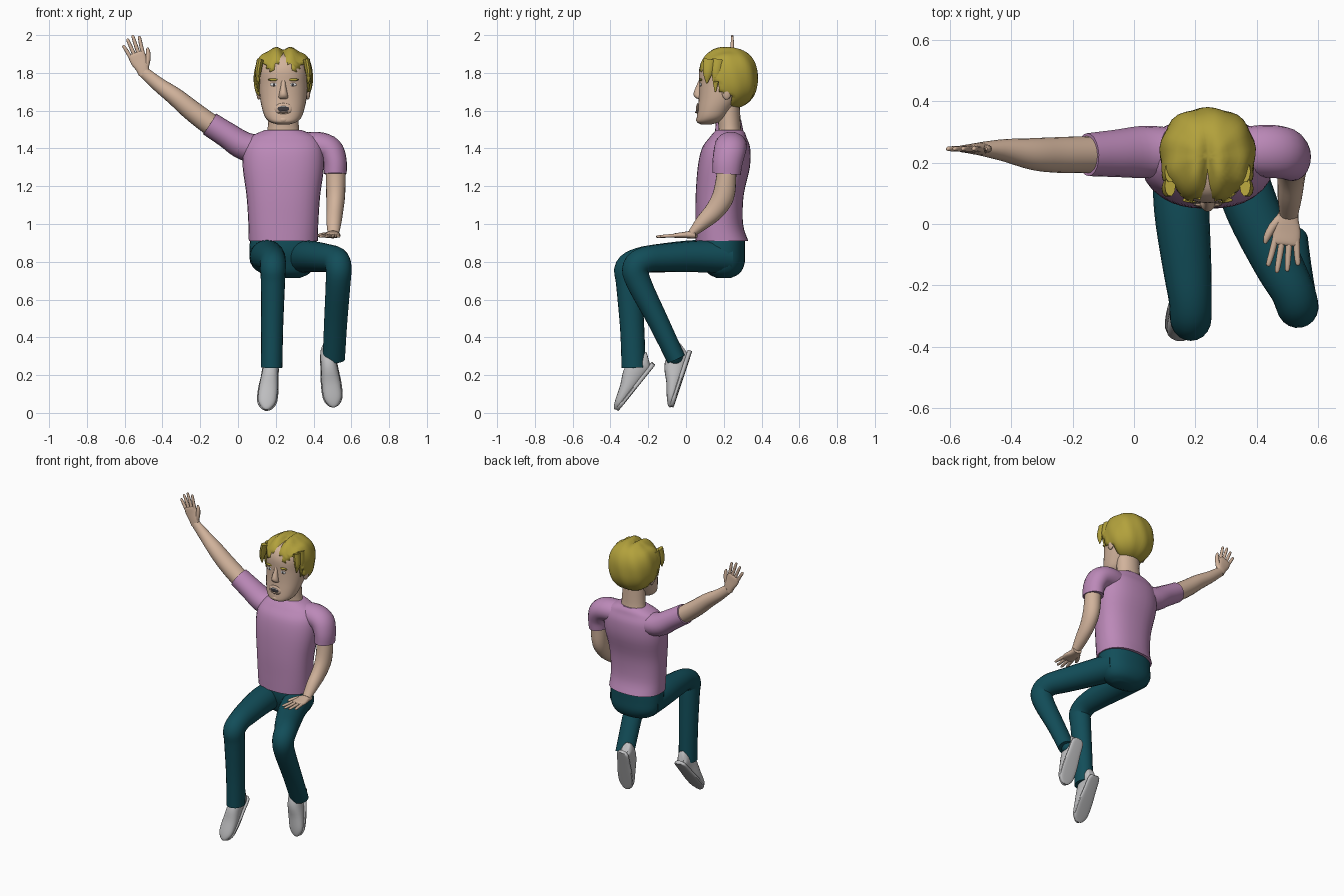
import bpy, bmesh, math
from mathutils import Vector as V

CX = 0.24  # body centre line


def mat(name, rgb):
    m = bpy.data.materials.new(name)
    m.diffuse_color = (*rgb, 1)
    return m


SHIRT = mat("pink shirt", (0.50, 0.25, 0.48))
PANTS = mat("teal trousers", (0.006, 0.075, 0.10))
SKIN = mat("skin", (0.64, 0.45, 0.33))
HAIR = mat("blond hair", (0.45, 0.36, 0.045))
SHOE = mat("grey canvas", (0.52, 0.52, 0.53))
DARK = mat("dark detail", (0.05, 0.045, 0.05))
WHITE = mat("white", (0.75, 0.75, 0.75))


def finish(name, bm, m):
    bmesh.ops.recalc_face_normals(bm, faces=bm.faces)
    me = bpy.data.meshes.new(name)
    bm.to_mesh(me)
    bm.free()
    me.materials.append(m)
    ob = bpy.data.objects.new(name, me)
    bpy.context.collection.objects.link(ob)
    return ob


def spline(pts, steps):
    """Catmull-Rom through tuples of any length."""
    out, n = [], len(pts)
    for i in range(n - 1):
        a, b, c, d = pts[max(i - 1, 0)], pts[i], pts[i + 1], pts[min(i + 2, n - 1)]
        for k in range(steps):
            t = k / steps
            out.append([0.5 * (2 * q + (r - p) * t + (2 * p - 5 * q + 4 * r - s) * t * t
                               + (3 * q - p - 3 * r + s) * t ** 3)
                        for p, q, r, s in zip(a, b, c, d)])
    return out + [list(pts[-1])]


def tube(name, pts, side, m, flat=False, sides=20, steps=4, power=2.0):
    """Loft elliptical rings (x, y, z, radius along side, other radius)."""
    rings = spline(pts, steps)
    bm, loops = bmesh.new(), []
    for i, r in enumerate(rings):
        a, b = rings[max(i - 1, 0)], rings[min(i + 1, len(rings) - 1)]
        t = V((0, 0, 1)) if flat else (V(b[:3]) - V(a[:3])).normalized()
        u = V(side)
        u = (u - t * u.dot(t)).normalized()
        w = t.cross(u)
        loop = []
        for k in range(sides):
            an = 2 * math.pi * k / sides
            c, s = math.cos(an), math.sin(an)
            e = 2 / power
            c, s = math.copysign(abs(c) ** e, c), math.copysign(abs(s) ** e, s)
            loop.append(bm.verts.new(V(r[:3]) + u * c * r[3] + w * s * r[4]))
        loops.append(loop)
    for a, b in zip(loops, loops[1:]):
        for k in range(sides):
            j = (k + 1) % sides
            bm.faces.new((a[k], a[j], b[j], b[k]))
    bm.faces.new(loops[0])
    bm.faces.new(loops[-1])
    return finish(name, bm, m)


def blob(name, loc, size, m):
    bm = bmesh.new()
    bmesh.ops.create_uvsphere(bm, u_segments=16, v_segments=10, radius=1)
    for v in bm.verts:
        v.co = V(loc) + V((v.co.x * size[0], v.co.y * size[1], v.co.z * size[2]))
    return finish(name, bm, m)


# torso and sleeves
tube("shirt_body", [(CX, .19, .91, .183, .14), (CX, .176, 1.0, .185, .126), (CX, .178, 1.15, .195, .127),
                    (CX, .2, 1.3, .215, .138), (CX, .212, 1.4, .21, .128), (CX, .222, 1.455, .18, .1),
                    (CX, .228, 1.48, .14, .085), (CX, .23, 1.498, .095, .07)],
     (1, 0, 0), SHIRT, flat=True, sides=32, power=2.35)
tube("right_sleeve", [(.16, .235, 1.395, .075, .07), (.04, .235, 1.41, .085, .075), (-.06, .23, 1.472, .077, .068),
                      (-.15, .226, 1.53, .07, .065)], (0, 1, 0), SHIRT)
tube("left_sleeve", [(.32, .235, 1.41, .075, .07), (.42, .238, 1.415, .085, .073), (.485, .232, 1.39, .085, .072),
                     (.512, .22, 1.33, .08, .064), (.515, .215, 1.265, .075, .06)], (0, 1, 0), SHIRT)

# arms
tube("right_arm", [(-.08, .228, 1.485, .058, .055), (-.155, .226, 1.533, .06, .057), (-.25, .225, 1.605, .058, .054),
                   (-.33, .228, 1.672, .052, .048), (-.42, .24, 1.738, .037, .038), (-.5, .245, 1.805, .022, .03)],
     (0, 1, 0), SKIN)
tube("left_arm", [(.515, .217, 1.33, .05, .052), (.517, .213, 1.25, .052, .053), (.517, .198, 1.15, .05, .058),
                  (.513, .155, 1.075, .045, .052), (.508, .09, 1.01, .04, .04), (.505, .03, .95, .03, .021)],
     (1, 0, 0), SKIN)


def hand(name, wrist, d, s):
    w, d, s = V(wrist), V(d).normalized(), V(s).normalized()
    at = lambda a, b, ru, rv: (*(w + d * a + s * b), ru, rv)
    tube(name + "_palm", [at(-.01, 0, .028, .021), at(.03, .003, .036, .019), at(.07, 0, .044, .015),
                          at(.105, 0, .045, .012), at(.115, 0, .038, .007)], s, SKIN, power=2.5)
    for i, (o, l) in enumerate(((.034, .09), (.012, .108), (-.011, .1), (-.034, .076))):
        tube(f"{name}_finger_{i + 1}", [at(.095, o, .0105, .01), at(.1 + l * .5, o * 1.2, .01, .009),
                                        at(.1 + l * .92, o * 1.4, .008, .007), at(.1 + l, o * 1.43, .003, .003)],
             s, SKIN, sides=10, steps=2)
    tube(name + "_thumb", [at(.02, .02, .015, .015), at(.06, .048, .014, .013), at(.1, .064, .011, .01),
                           at(.118, .066, .004, .004)], s, SKIN, sides=10, steps=2)


hand("right_hand", (-.5, .245, 1.8), (-.36, 0, .93), (.93, 0, .36))
hand("left_hand", (.507, .045, .945), (-.12, -1, -.06), (-1, .12, 0))

# trousers: seat and bent legs
tube("trouser_seat", [(CX, .19, .95, .172, .122), (CX, .19, .86, .18, .122), (CX, .2, .79, .17, .11),
                      (.25, .2, .74, .13, .085), (.26, .2, .715, .07, .04)],
     (1, 0, 0), PANTS, flat=True, sides=28, power=2.3)
tube("right_trouser_leg", [(.15, .22, .825, .09, .088), (.155, .05, .83, .09, .085), (.172, -.13, .82, .08, .076),
                           (.183, -.245, .805, .07, .07), (.185, -.305, .765, .068, .073),
                           (.185, -.302, .69, .064, .069), (.181, -.285, .45, .058, .064),
                           (.178, -.277, .24, .057, .064)], (1, 0, 0), PANTS)
tube("left_trouser_leg", [(.325, .22, .825, .09, .088), (.385, .05, .828, .088, .083), (.465, -.12, .82, .08, .075),
                          (.515, -.215, .81, .072, .07), (.532, -.265, .77, .069, .072), (.53, -.25, .69, .066, .066),
                          (.517, -.145, .48, .062, .055), (.507, -.052, .285, .06, .05)], (1, .2, 0), PANTS)


# shoes hang toe-down: upper, sole, laces and sock
def shoe(name, heel, toe, ankle):
    h0, run = V(heel), V(toe) - V(heel)
    d = run.normalized()
    n = V((0, -1, 0))
    n = (n - d * n.dot(d)).normalized()
    u = d.cross(n)
    prof = [(0, .022, .042), (.07, .038, .052), (.32, .043, .058), (.6, .05, .039), (.85, .047, .025),
            (.97, .027, .016), (1, .01, .01)]
    tube(name + "_upper", [(*(h0 + run * t + n * h), w, h) for t, w, h in prof], u, SHOE, power=2.3)
    tube(name + "_sole", [(*(h0 + run * t + n * .01), w * 1.1, .012) for t, w, h in prof], u, SHOE, power=3.5)
    for i in range(4):
        t = .4 + .075 * i
        c = h0 + run * t + n * (2 * (.058 - .07 * (t - .32)) - .001)
        tube(f"{name}_lace_{i + 1}", [(*(c - u * .02 - n * .003), .003, .003), (*c, .003, .003),
                                      (*(c + u * .02 - n * .003), .003, .003)], d, DARK, sides=6, steps=1)
    a = V(ankle)
    b = h0 + run * .25 + n * .06
    tube(name + "_sock", [(*a, .045, .045), (*((a + b) / 2), .043, .043), (*b, .035, .035)], u, PANTS)


shoe("right_shoe", (.175, -.165, .255), (.148, -.36, .012), (.178, -.277, .27))
shoe("left_shoe", (.473, .03, .325), (.508, -.068, .03), (.507, -.06, .31))

# neck and head
tube("neck", [(CX, .235, 1.45, .095, .068), (CX, .232, 1.5, .084, .06), (CX, .228, 1.56, .08, .06),
              (CX, .225, 1.64, .08, .06)], (1, 0, 0), SKIN, flat=True)
head = tube("head", [(CX, .108, 1.528, .035, .03), (CX, .118, 1.54, .07, .06), (CX, .137, 1.565, .096, .08),
                     (CX, .157, 1.61, .112, .095), (CX, .185, 1.67, .124, .117), (CX, .205, 1.74, .13, .135),
                     (CX, .21, 1.82, .13, .14), (CX, .212, 1.88, .105, .11), (CX, .215, 1.905, .05, .05)],
            (1, 0, 0), SKIN, flat=True, sides=32, power=2.2)
tube("nose", [(CX, .085, 1.765, .012, .015), (CX, .072, 1.73, .014, .018), (CX, .064, 1.69, .022, .024),
              (CX, .07, 1.668, .024, .02), (CX, .08, 1.66, .012, .008)], (1, 0, 0), SKIN, flat=True, sides=12)
blob("chin", (CX, .078, 1.552), (.032, .025, .02), SKIN)
for s, n in ((-1, "right"), (1, "left")):
    blob(n + "_ear", (CX + s * .13, .215, 1.7), (.013, .026, .042), SKIN)

# painted face details, seated on the head surface
bpy.context.view_layer.update()


def on_face(name, x, z, sx, sz, m, depth=.004):
    hit, loc, _, _ = head.ray_cast(V((x, -1, z)), V((0, 1, 0)))
    blob(name, (x, loc.y, z), (sx, depth, sz), m)


for s, n in ((-1, "right"), (1, "left")):
    on_face(n + "_eye", CX + s * .05, 1.738, .021, .009, WHITE, .005)
    on_face(n + "_iris", CX + s * .05, 1.738, .008, .008, DARK, .007)
    on_face(n + "_eyebrow", CX + s * .052, 1.764, .03, .007, HAIR, .009)
on_face("lips", CX, 1.61, .047, .03, SKIN, .008)
on_face("mouth", CX, 1.61, .04, .023, DARK, .0095)
on_face("upper_teeth", CX, 1.62, .029, .006, WHITE, .0115)
on_face("lower_lip", CX, 1.592, .027, .006, SKIN, .013)

# hair: squarish cap cut along a hairline, with a notch over the forehead
bm = bmesh.new()
bmesh.ops.create_uvsphere(bm, u_segments=40, v_segments=28, radius=1)
for v in bm.verts:
    p = v.co.copy()
    k = sum(abs(c) ** 2.35 for c in p) ** (-1 / 2.35)
    q = V((p.x * .155, p.y * .156, p.z * .163)) * k
    if p.z > 0.2:
        front = max(0, min(1, .6 - p.y))
        q.z += front * (.008 * math.cos(q.x * 75 + math.pi) - .018 * math.exp(-(q.x / .015) ** 2))
    ang = math.atan2(p.y, p.x)
    q += V((q.x, q.y, 0)) * .02 * math.sin(9 * ang + 3 * p.z)
    v.co = V((CX, .222, 1.772)) + q


def hairline(c):
    if c.y < .125:
        return 1.835 + .02 * math.sin(abs(c.x - CX) * 70)
    if c.y < .19:
        return 1.835 - (c.y - .125) * 2.3
    return 1.685 if c.y < .235 else 1.6


bmesh.ops.delete(bm, geom=[f for f in bm.faces if f.calc_center_median().z < hairline(f.calc_center_median())],
                 context='FACES')
hair = finish("hair_cap", bm, HAIR)
so = hair.modifiers.new("thickness", 'SOLIDIFY')
so.thickness = .022
so.offset = -1

# loose locks at the temples
for s, n in ((-1, "right"), (1, "left")):
    for i, (y, z) in enumerate(((.115, 1.745), (.16, 1.70))):
        tube(f"{n}_lock_{i + 1}", [(CX + s * .122, y + .01, 1.87, .018, .035), (CX + s * .134, y, 1.8, .016, .026),
                                   (CX + s * .132, y - .005, z, .003, .004)], (1, 0, 0), HAIR, sides=10)

# smooth shading with crisp hems
for ob in bpy.data.objects:
    ob.select_set(True)
    bpy.context.view_layer.objects.active = ob
bpy.ops.object.shade_smooth_by_angle(angle=math.radians(45))
